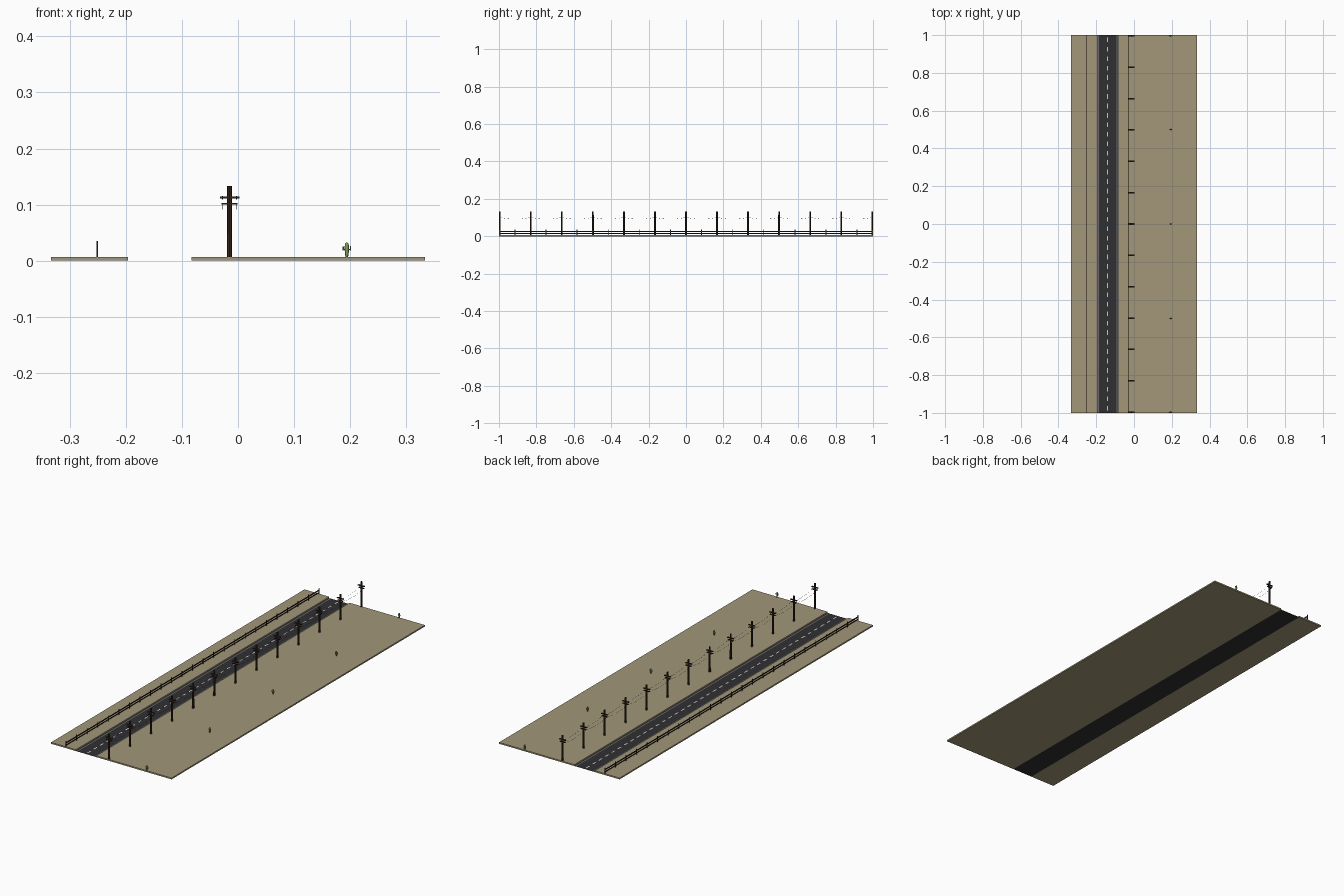
import bpy, bmesh, math
from mathutils import Matrix

if "Cube" in bpy.data.objects:
    bpy.data.objects.remove(bpy.data.objects["Cube"])


def material(name, rgb):
    m = bpy.data.materials.new(name)
    m.diffuse_color = (*rgb, 1)
    m.use_nodes = True
    m.node_tree.nodes["Principled BSDF"].inputs["Base Color"].default_value = m.diffuse_color
    return m


SAND = material("sand", (0.36, 0.31, 0.19))
ASPHALT = material("asphalt", (0.03, 0.03, 0.033))
SHOULDER = material("shoulder", (0.15, 0.15, 0.16))
PAINT = material("paint", (0.7, 0.7, 0.68))
WOOD = material("dark_wood", (0.035, 0.018, 0.01))
WIRE = material("wire", (0.02, 0.02, 0.02))
GREEN = material("cactus_green", (0.22, 0.32, 0.1))


def finish(bm, name, mat, smooth=False):
    me = bpy.data.meshes.new(name)
    bm.to_mesh(me)
    bm.free()
    me.materials.append(mat)
    for p in me.polygons:
        p.use_smooth = smooth
    ob = bpy.data.objects.new(name, me)
    bpy.context.collection.objects.link(ob)
    return ob


def box(bm, x0, x1, y0, y1, z0, z1):
    m = Matrix.Translation(((x0 + x1) / 2, (y0 + y1) / 2, (z0 + z1) / 2))
    bmesh.ops.create_cube(bm, size=1, matrix=m @ Matrix.Diagonal((x1 - x0, y1 - y0, z1 - z0, 1)))


def strip(bm, x0, x1, y0, y1, z):
    bm.faces.new([bm.verts.new((x, y, z)) for x, y in ((x0, y0), (x1, y0), (x1, y1), (x0, y1))])


def copies(ob, ys):
    # linked duplicates along the road
    ob.location.y = ys[0]
    for y in ys[1:]:
        c = ob.copy()
        c.location.y = y
        bpy.context.collection.objects.link(c)


GROUND = 0.007
ROAD_L, ROAD_R, ROAD_C = -0.196, -0.083, -0.14

# Ground slabs on either side of the road
for name, x0, x1 in (("ground_left", -0.333, ROAD_L), ("ground_right", ROAD_R, 0.333)):
    bm = bmesh.new()
    box(bm, x0, x1, -1, 1, 0, GROUND)
    finish(bm, name, SAND)

# Road surface, edge strips and centre dashes
bm = bmesh.new()
strip(bm, ROAD_L, ROAD_R, -1, 1, 0.0002)
finish(bm, "road", ASPHALT)
bm = bmesh.new()
for x in (ROAD_L + 0.004, ROAD_R - 0.010):
    strip(bm, x, x + 0.006, -1, 1, 0.0008)
finish(bm, "road_edge_lines", SHOULDER)
bm = bmesh.new()
N = 40
for i in range(N):
    y = -1 + (i + 0.5) * 2 / N
    strip(bm, ROAD_C - 0.003, ROAD_C + 0.003, y - 0.0125, y + 0.0125, 0.0008)
finish(bm, "centre_dashes", PAINT)

# Fence posts and rails
FX = -0.251
bm = bmesh.new()
for i in range(25):
    y = -0.998 + i * 1.996 / 24
    box(bm, FX - 0.001, FX + 0.001, y - 0.002, y + 0.002, GROUND, 0.035)
finish(bm, "fence_posts", WOOD)
bm = bmesh.new()
for z0, z1 in ((0.023, 0.029), (0.013, 0.017)):
    box(bm, FX - 0.001, FX + 0.001, -1, 1, z0, z1)
finish(bm, "fence_rails", WOOD)

# Utility pole with two crossarms and insulators
PX = -0.015
WIRE_X = (PX - 0.0125, PX + 0.0125)
pole_ys = [-0.9955 + i * 1.991 / 12 for i in range(13)]
bm = bmesh.new()
bmesh.ops.create_cone(bm, cap_ends=True, segments=8, radius1=0.0047, radius2=0.0045,
                      depth=0.133 - GROUND, matrix=Matrix.Translation((PX, 0, (0.133 + GROUND) / 2)))
for z, half in ((0.1125, 0.0175), (0.1015, 0.0145)):
    box(bm, PX - half, PX + half, -0.004, 0.004, z - 0.0016, z + 0.0016)
for x in WIRE_X:
    bmesh.ops.create_cone(bm, cap_ends=True, segments=6, radius1=0.001, radius2=0.001,
                          depth=0.006, matrix=Matrix.Translation((x, 0, 0.1125)))
copies(finish(bm, "utility_pole", WOOD), pole_ys)

# Sagging wires
for side, x in zip(("left", "right"), WIRE_X):
    cu = bpy.data.curves.new("wire_" + side, "CURVE")
    cu.dimensions = "3D"
    cu.bevel_depth = 0.0004
    cu.bevel_resolution = 0
    pts = []
    STEPS = 10
    for i in range(12 * STEPS + 1):
        t = (i % STEPS) / STEPS
        y = pole_ys[0] + i * 1.991 / (12 * STEPS)
        pts.append((x, y, 0.101 - 0.0095 * 4 * t * (1 - t)))
    s = cu.splines.new("POLY")
    s.points.add(len(pts) - 1)
    for p, co in zip(s.points, pts):
        p.co = (*co, 1)
    cu.materials.append(WIRE)
    bpy.context.collection.objects.link(bpy.data.objects.new("wire_" + side, cu))


# Cactus: swollen trunk with two raised arms
def lathe(bm, x, profile, n=8):
    rings = [[bm.verts.new((x + r * math.cos(2 * math.pi * k / n), r * math.sin(2 * math.pi * k / n), z))
              for k in range(n)] for r, z in profile]
    for a, b in zip(rings, rings[1:]):
        for k in range(n):
            bm.faces.new((a[k], a[(k + 1) % n], b[(k + 1) % n], b[k]))
    bm.faces.new(rings[0][::-1])
    bm.faces.new(rings[-1])


CX = 0.194
bm = bmesh.new()
lathe(bm, CX, [(0.0022, 0.006), (0.0028, 0.010), (0.0036, 0.016), (0.0039, 0.024),
               (0.0034, 0.029), (0.0022, 0.0315), (0.0007, 0.0325)])
for s in (-1, 1):
    lathe(bm, CX + s * 0.0066, [(0.0006, 0.0185), (0.0012, 0.0195), (0.0012, 0.024), (0.0005, 0.026)], 6)
    bmesh.ops.create_cone(bm, cap_ends=True, segments=6, radius1=0.0011, radius2=0.0011, depth=0.005,
                          matrix=Matrix.Translation((CX + s * 0.0045, 0, 0.020)) @ Matrix.Rotation(math.pi / 2, 4, "Y"))
copies(finish(bm, "cactus", GREEN, True), [-0.996, -0.5, 0, 0.5, 0.996])
